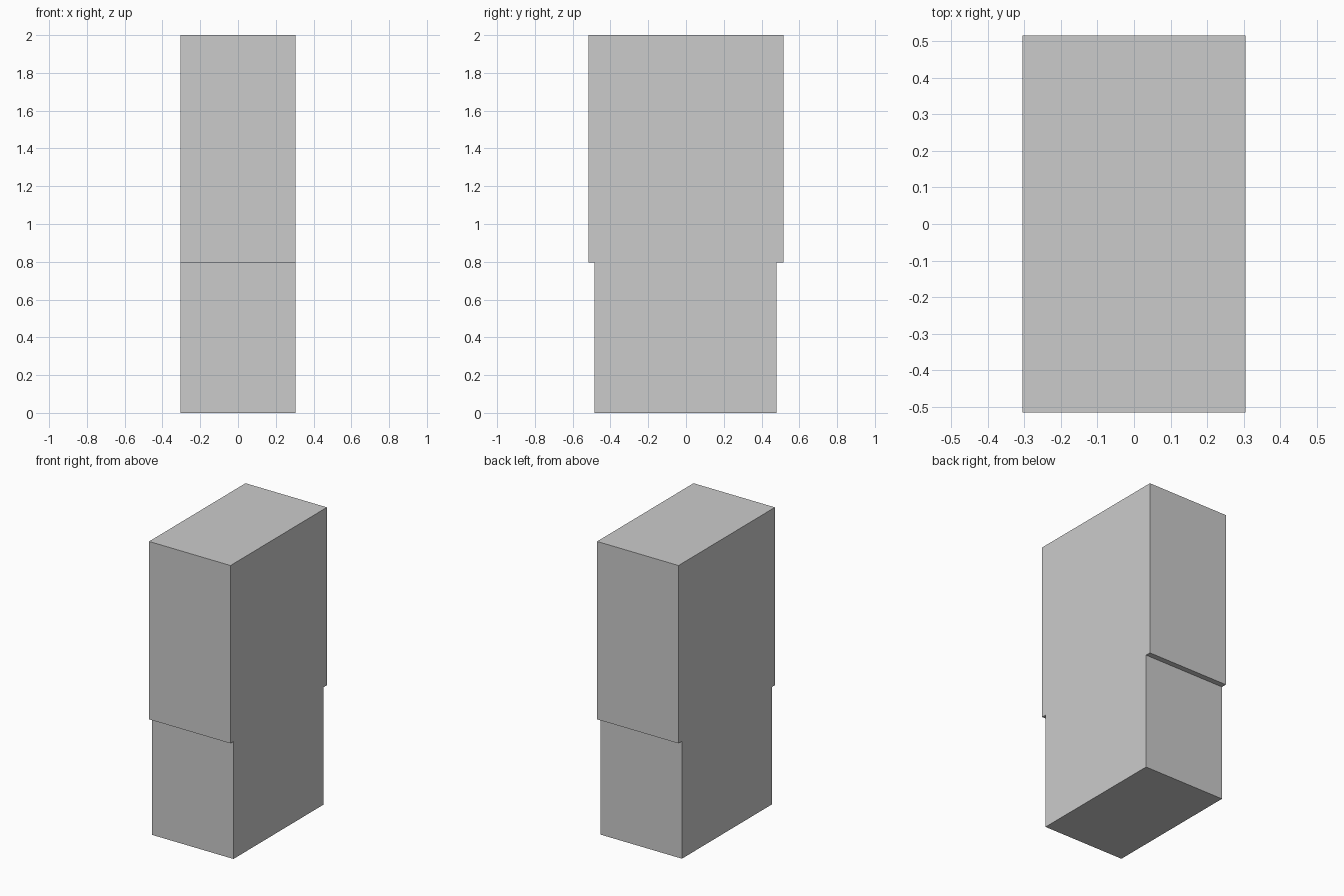
import bpy, bmesh

if "Cube" in bpy.data.objects:
    bpy.data.objects.remove(bpy.data.objects["Cube"])

HALF_WIDTH = 0.305

# Stepped side profile (y, z): narrower base, wider upper block
profile = [(-0.484, 0), (0.479, 0), (0.479, 0.795), (0.516, 0.795),
           (0.516, 2), (-0.516, 2), (-0.516, 0.795), (-0.484, 0.795)]

# Extrude the profile across the width
bm = bmesh.new()
side = bm.faces.new([bm.verts.new((-HALF_WIDTH, y, z)) for y, z in profile])
extruded = bmesh.ops.extrude_face_region(bm, geom=[side], use_keep_orig=True)
new_verts = [g for g in extruded["geom"] if isinstance(g, bmesh.types.BMVert)]
bmesh.ops.translate(bm, verts=new_verts, vec=(2 * HALF_WIDTH, 0, 0))
bmesh.ops.recalc_face_normals(bm, faces=bm.faces)

mesh = bpy.data.meshes.new("stepped_block")
bm.to_mesh(mesh)
bm.free()
bpy.context.collection.objects.link(bpy.data.objects.new("stepped_block", mesh))
